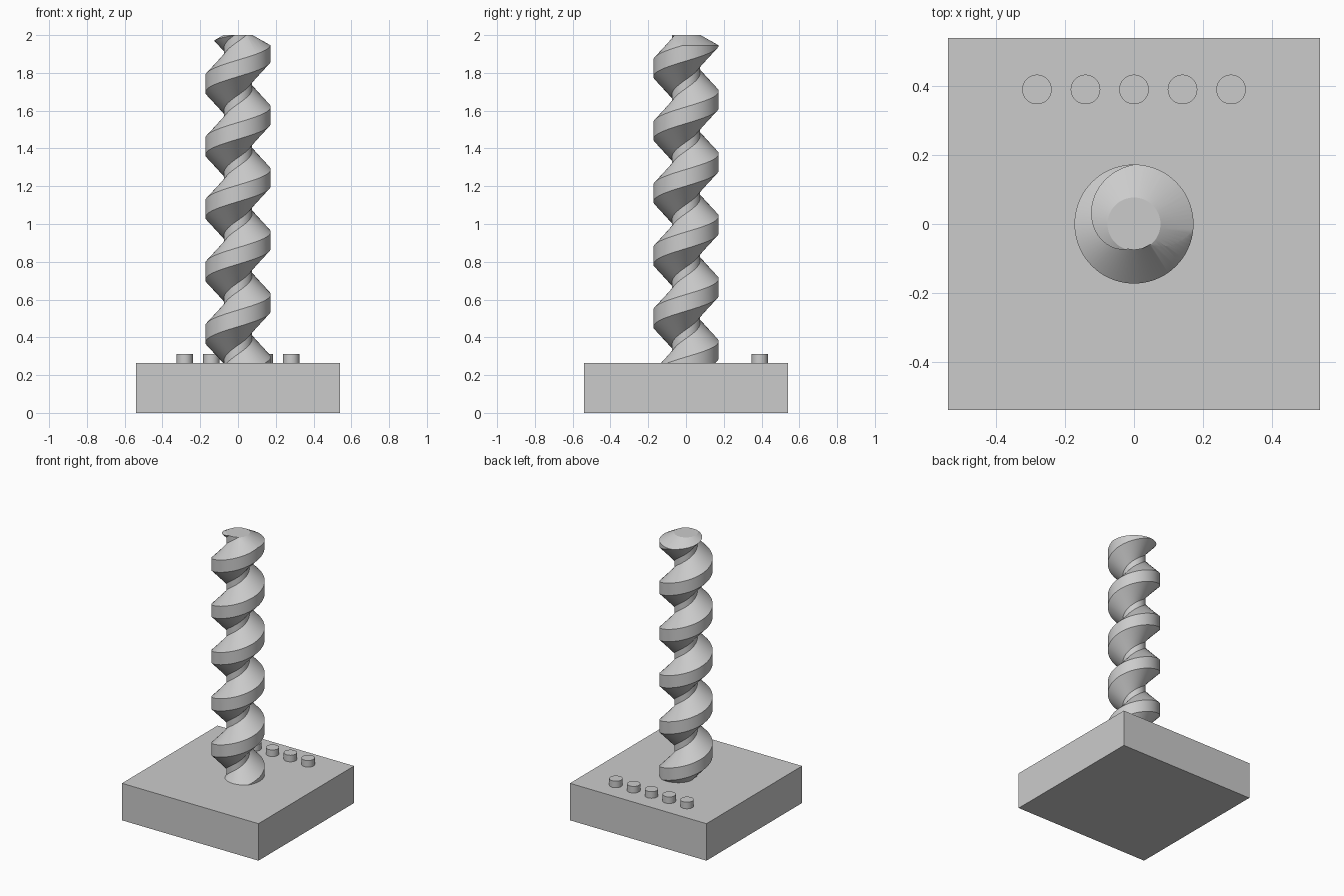
import bpy, bmesh, math

if "Cube" in bpy.data.objects:
    bpy.data.objects.remove(bpy.data.objects["Cube"])

BASE_TOP = 0.265
ROOT_R, CREST_R = 0.075, 0.173
PITCH, CREST_HALF, FLANK = 0.331, 0.044, 0.098
CREST_Z = 0.583            # height of a crest centre at angle 0
SEGS = 72

grey = bpy.data.materials.new("light grey")
grey.diffuse_color = (0.6, 0.6, 0.6, 1)
grey.use_nodes = True
grey.node_tree.nodes["Principled BSDF"].inputs["Base Color"].default_value = grey.diffuse_color


def add_object(name, bm):
    bmesh.ops.recalc_face_normals(bm, faces=bm.faces)
    mesh = bpy.data.meshes.new(name)
    bm.to_mesh(mesh)
    bm.free()
    mesh.materials.append(grey)
    ob = bpy.data.objects.new(name, mesh)
    bpy.context.collection.objects.link(ob)
    return ob


def select(ob):
    bpy.ops.object.select_all(action='DESELECT')
    ob.select_set(True)
    bpy.context.view_layer.objects.active = ob


def smooth(ob):
    select(ob)
    bpy.ops.object.shade_smooth_by_angle(angle=math.radians(25))


# Square base block
bm = bmesh.new()
bmesh.ops.create_cube(bm, size=1)
bmesh.ops.scale(bm, vec=(1.082, 1.082, BASE_TOP), verts=bm.verts)
bmesh.ops.translate(bm, vec=(0, 0, BASE_TOP / 2), verts=bm.verts)
add_object("base", bm)

# Row of short pegs along the back of the base
for i in range(5):
    bm = bmesh.new()
    bmesh.ops.create_cone(bm, cap_ends=True, segments=40, radius1=0.043,
                          radius2=0.043, depth=0.047)
    bmesh.ops.translate(bm, vec=((i - 2) * 0.141, 0.391, BASE_TOP + 0.0235),
                        verts=bm.verts)
    smooth(add_object(f"peg_{i + 1}", bm))

# Threaded screw: a trapezoid thread profile repeated up each column,
# rising one pitch per turn, so the seam joins with a shift of one profile
profile = [(ROOT_R, -CREST_HALF - FLANK), (CREST_R, -CREST_HALF),
           (CREST_R, CREST_HALF), (ROOT_R, CREST_HALF + FLANK)]
bm = bmesh.new()
columns = []
for s in range(SEGS):
    a = math.tau * s / SEGS
    col = []
    for turn in range(-3, 7):
        zc = CREST_Z + PITCH * (turn + s / SEGS)
        col += [bm.verts.new((r * math.cos(a), r * math.sin(a), zc + dz))
                for r, dz in profile]
    columns.append(col)
for s in range(SEGS):
    left, right = columns[s], columns[(s + 1) % SEGS]
    shift = 4 if s == SEGS - 1 else 0
    for k in range(len(left) - 1 - shift):
        bm.faces.new((left[k], right[k + shift],
                      right[k + 1 + shift], left[k + 1]))
# Trim both ends flat and cap them
for z, up in ((BASE_TOP - 0.005, False), (2.1, True)):
    cut = bmesh.ops.bisect_plane(
        bm, geom=bm.verts[:] + bm.edges[:] + bm.faces[:], dist=1e-6,
        plane_co=(0, 0, z), plane_no=(0, 0, 1),
        clear_outer=up, clear_inner=not up)
    rim = [e for e in cut["geom_cut"] if isinstance(e, bmesh.types.BMEdge)]
    bmesh.ops.edgeloop_fill(bm, edges=rim)
screw = add_object("screw", bm)

# Blank with a coned end that chamfers the top of the thread
bm = bmesh.new()
rings = []
for r, z in ((0.25, 0.1), (0.25, 1.902), (0.077, 2.0)):
    rings.append([bm.verts.new((r * math.cos(math.tau * i / SEGS),
                                r * math.sin(math.tau * i / SEGS), z))
                  for i in range(SEGS)])
for lo, hi in zip(rings, rings[1:]):
    for i in range(SEGS):
        j = (i + 1) % SEGS
        bm.faces.new((lo[i], lo[j], hi[j], hi[i]))
bm.faces.new(rings[0][::-1])
bm.faces.new(rings[-1])
blank = add_object("end_cutter", bm)
blank.hide_render = True

select(screw)
mod = screw.modifiers.new("coned_end", 'BOOLEAN')
mod.operation = 'INTERSECT'
mod.solver = 'EXACT'
mod.object = blank
bpy.ops.object.modifier_apply(modifier=mod.name)
bpy.data.objects.remove(blank)
smooth(screw)
